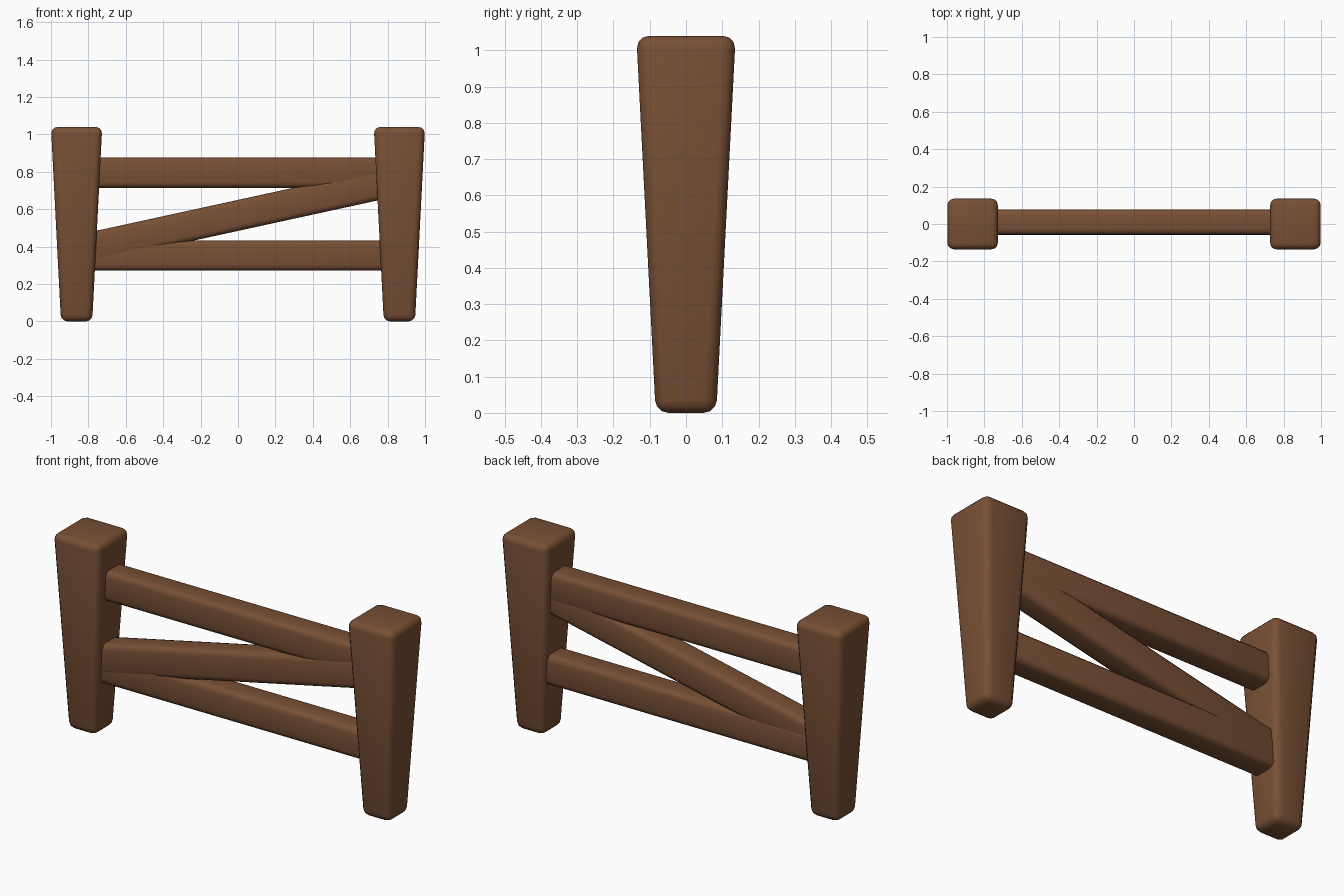
import bpy, bmesh, math

if "Cube" in bpy.data.objects:
    bpy.data.objects.remove(bpy.data.objects["Cube"])

wood = bpy.data.materials.new("brown_wood")
wood.diffuse_color = (0.19, 0.08, 0.035, 1)
wood.use_nodes = True
wood.node_tree.nodes["Principled BSDF"].inputs["Base Color"].default_value = wood.diffuse_color


def rounded_box(name, size, loc, radius, tilt=0.0, bottom_scale=1.0):
    """Box with rounded edges, optionally tapered to its bottom end."""
    bm = bmesh.new()
    bmesh.ops.create_cube(bm, size=1)
    for v in bm.verts:
        k = bottom_scale if v.co.z < 0 else 1.0
        v.co.x *= size[0] * k
        v.co.y *= size[1] * k
        v.co.z *= size[2]
    bmesh.ops.bevel(bm, geom=bm.edges[:], offset=radius, segments=3,
                    profile=0.5, affect='EDGES', clamp_overlap=True)
    mesh = bpy.data.meshes.new(name)
    bm.to_mesh(mesh)
    bm.free()
    mesh.materials.append(wood)
    obj = bpy.data.objects.new(name, mesh)
    obj.location = loc
    obj.rotation_euler[1] = tilt
    bpy.context.collection.objects.link(obj)
    for p in mesh.polygons:
        p.use_smooth = True
    return obj


# Tapered posts
for side, x in (("left", -0.863), ("right", 0.863)):
    rounded_box(side + "_post", (0.274, 0.274, 1.04), (x, 0, 0.52), 0.035,
                bottom_scale=0.61)

# Horizontal rails
for name, z in (("upper_rail", 0.795), ("lower_rail", 0.353)):
    rounded_box(name, (1.72, 0.134, 0.162), (0, 0.01, z), 0.03)

# Diagonal brace, rising to the right
rounded_box("diagonal_brace", (1.74, 0.134, 0.162), (0, 0.008, 0.567), 0.03,
            tilt=-math.atan(0.218))
